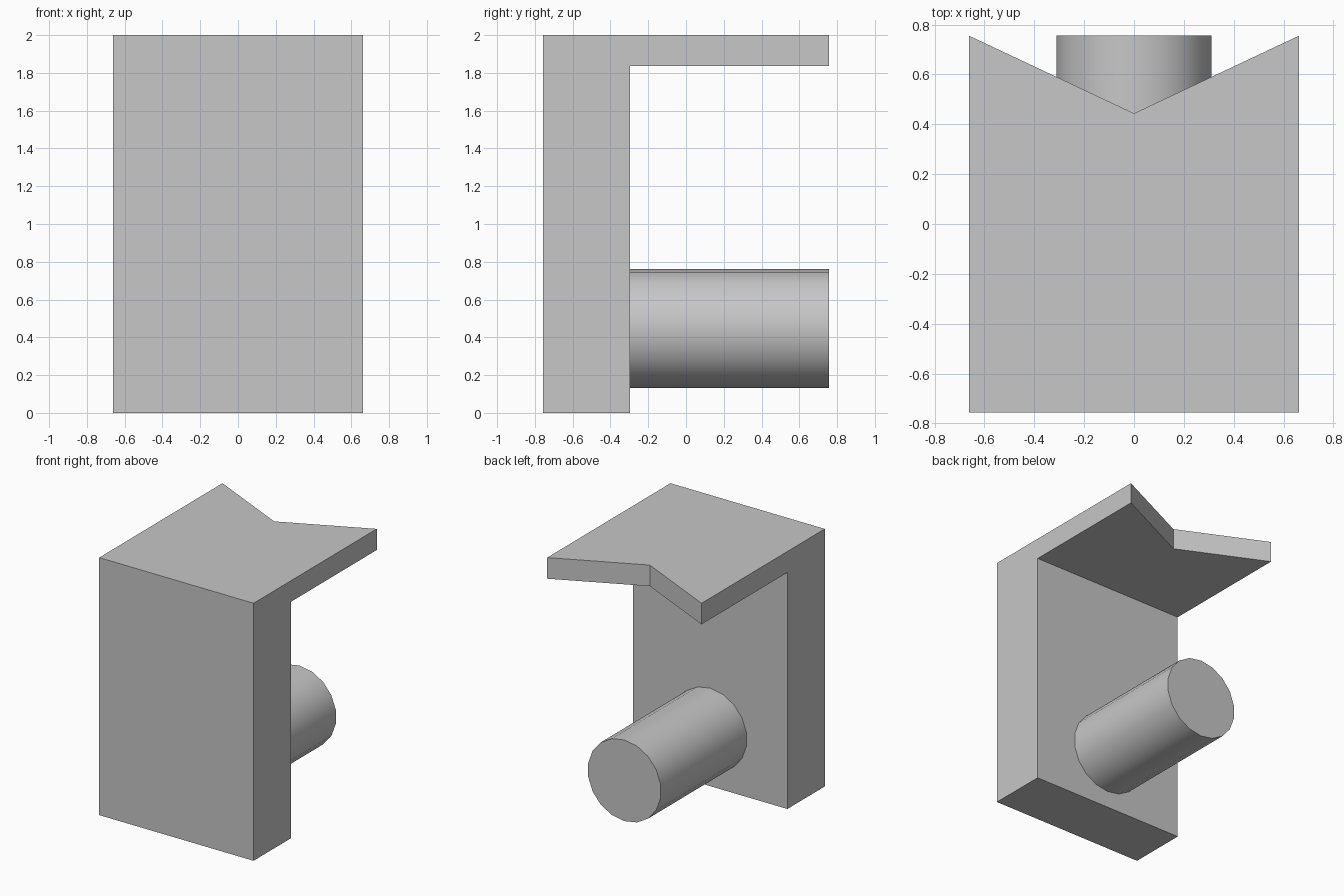
import bpy, bmesh, math

cube = bpy.data.objects.get("Cube")
if cube:
    bpy.data.objects.remove(cube, do_unlink=True)

HALF_W, FRONT, BACK, HEIGHT = 0.663, -0.756, 0.756, 2.0
PLATE_BACK, SHELF_Z, NOTCH_Y = -0.297, 1.836, 0.444

grey = bpy.data.materials.new("plain grey")
grey.use_nodes = True
colour = (0.57, 0.57, 0.57, 1)
grey.diffuse_color = colour
grey.node_tree.nodes["Principled BSDF"].inputs["Base Color"].default_value = colour

# Wall with overhanging shelf: L profiles lofted across x, the middle one cut short for the notch
bm = bmesh.new()


def section(x, tip):
    profile = [(FRONT, 0), (PLATE_BACK, 0), (PLATE_BACK, SHELF_Z),
               (tip, SHELF_Z), (tip, HEIGHT), (FRONT, HEIGHT)]
    return [bm.verts.new((x, y, z)) for y, z in profile]


rings = [section(-HALF_W, BACK), section(0, NOTCH_Y), section(HALF_W, BACK)]
for a, b in zip(rings, rings[1:]):
    for i in range(len(a)):
        j = (i + 1) % len(a)
        bm.faces.new((a[i], a[j], b[j], b[i]))
bm.faces.new(rings[0])
bm.faces.new(rings[-1])
bmesh.ops.recalc_face_normals(bm, faces=bm.faces[:])
bmesh.ops.dissolve_limit(bm, angle_limit=math.radians(1), verts=bm.verts[:], edges=bm.edges[:])
mesh = bpy.data.meshes.new("wall_and_shelf")
bm.to_mesh(mesh)
bm.free()
mesh.materials.append(grey)
bpy.context.collection.objects.link(bpy.data.objects.new("wall_and_shelf", mesh))

# Round peg standing out from the back of the wall
bpy.ops.mesh.primitive_cylinder_add(
    vertices=18, radius=0.3155, depth=BACK - PLATE_BACK,
    location=(0, (BACK + PLATE_BACK) / 2, 0.446), rotation=(math.pi / 2, 0, 0))
peg = bpy.context.object
peg.name = "peg"
peg.data.materials.append(grey)
bpy.ops.object.shade_smooth_by_angle(angle=math.radians(30))
